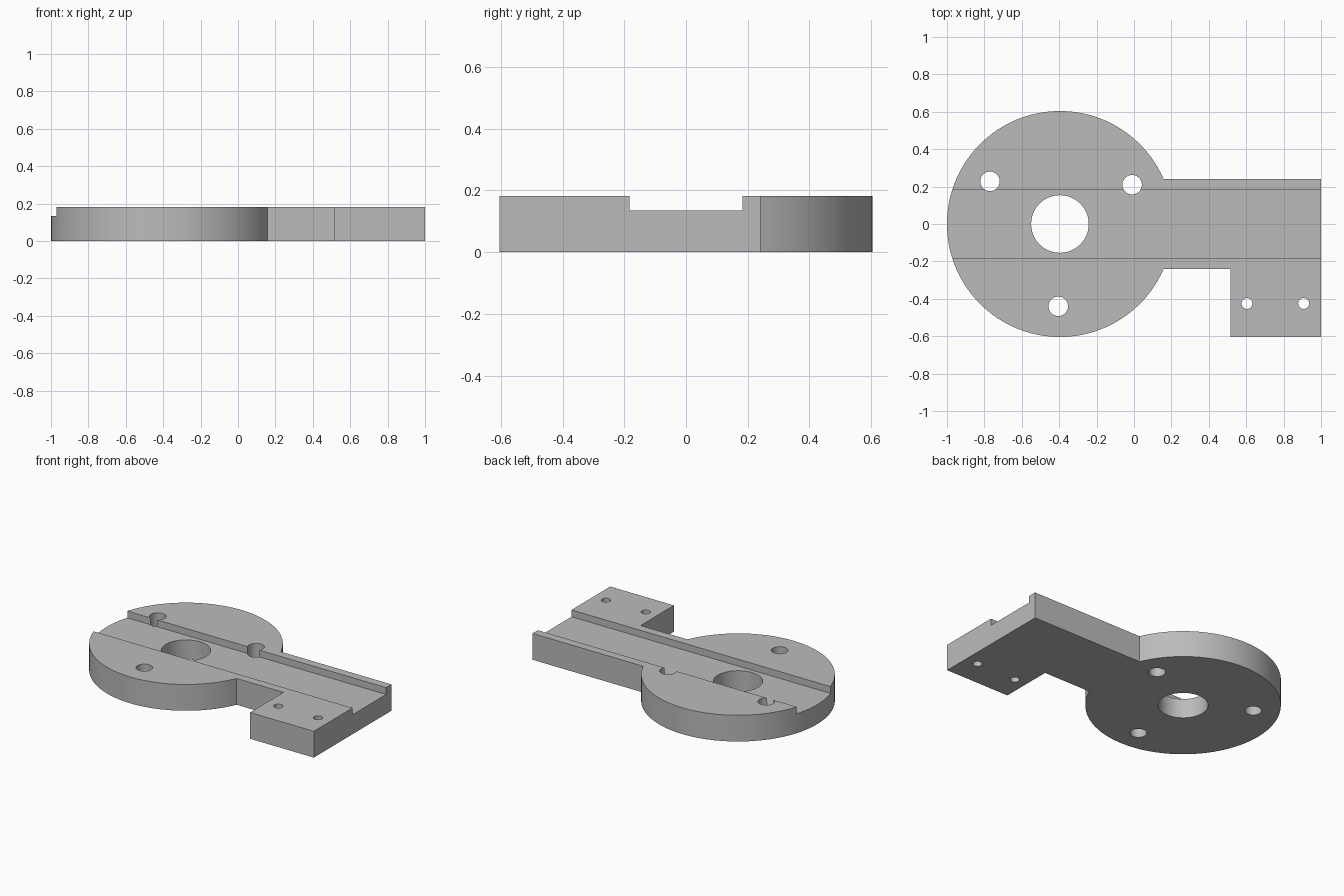
import bpy, bmesh, math

if "Cube" in bpy.data.objects:
    bpy.data.objects.remove(bpy.data.objects["Cube"], do_unlink=True)

HEIGHT, GROOVE_Z = 0.181, 0.134
DISC_X, DISC_R = -0.396, 0.604
ARM_Y, GROOVE_Y, TAB_X = 0.241, 0.183, 0.515

grey = bpy.data.materials.new("machined grey")
grey.use_nodes = True
colour = (0.5, 0.5, 0.5, 1)
grey.diffuse_color = colour
grey.node_tree.nodes["Principled BSDF"].inputs["Base Color"].default_value = colour


def prism(name, outline, z0, z1):
    """Extrude a counter-clockwise outline into a solid."""
    bm = bmesh.new()
    face = bm.faces.new([bm.verts.new((x, y, z0)) for x, y in outline])
    top = bmesh.ops.extrude_face_region(bm, geom=[face])["geom"]
    bmesh.ops.translate(bm, vec=(0, 0, z1 - z0),
                        verts=[v for v in top if isinstance(v, bmesh.types.BMVert)])
    bmesh.ops.recalc_face_normals(bm, faces=bm.faces)
    mesh = bpy.data.meshes.new(name)
    bm.to_mesh(mesh)
    bm.free()
    obj = bpy.data.objects.new(name, mesh)
    bpy.context.collection.objects.link(obj)
    mesh.materials.append(grey)
    return obj


def arc(x, y, r, start, end, steps):
    angles = [start + (end - start) * i / steps for i in range(steps + 1)]
    return [(x + r * math.cos(a), y + r * math.sin(a)) for a in angles]


# Disc, arm and side tab as a single plate
join = math.asin(ARM_Y / DISC_R)
outline = arc(DISC_X, 0, DISC_R, join, 2 * math.pi - join, 96)
outline += [(TAB_X, -ARM_Y), (TAB_X, -DISC_R), (1, -DISC_R), (1, ARM_Y)]
plate = prism("bracket_plate", outline, 0, HEIGHT)

# Lengthwise groove
cutters = [prism("groove_cutter", [(-1.2, -GROOVE_Y), (1.2, -GROOVE_Y),
                                   (1.2, GROOVE_Y), (-1.2, GROOVE_Y)], GROOVE_Z, 0.4)]

# Centre bore, three disc holes and two tab holes
holes = [("centre_bore", DISC_X, 0, 0.154),
         ("disc_hole_back_right", -0.77, 0.228, 0.052),
         ("disc_hole_back_left", -0.01, 0.21, 0.052),
         ("disc_hole_front", -0.405, -0.44, 0.052),
         ("tab_hole_inner", 0.604, -0.425, 0.029),
         ("tab_hole_outer", 0.907, -0.425, 0.029)]
for name, x, y, r in holes:
    circle = arc(x, y, r, 0, 2 * math.pi, 48)[:-1]
    cutters.append(prism(name + "_cutter", circle, -0.1, 0.5))

for cutter in cutters:
    cutter.hide_render = True
    cutter.hide_set(True)
    cut = plate.modifiers.new(cutter.name, 'BOOLEAN')
    cut.operation = 'DIFFERENCE'
    cut.solver = 'EXACT'
    cut.object = cutter

# Apply the cuts, drop the cutters and smooth the round walls
bpy.ops.object.select_all(action='DESELECT')
plate.select_set(True)
bpy.context.view_layer.objects.active = plate
for cut in list(plate.modifiers):
    bpy.ops.object.modifier_apply(modifier=cut.name)
for cutter in cutters:
    bpy.data.objects.remove(cutter, do_unlink=True)
bpy.ops.object.shade_smooth_by_angle(angle=math.radians(20))
